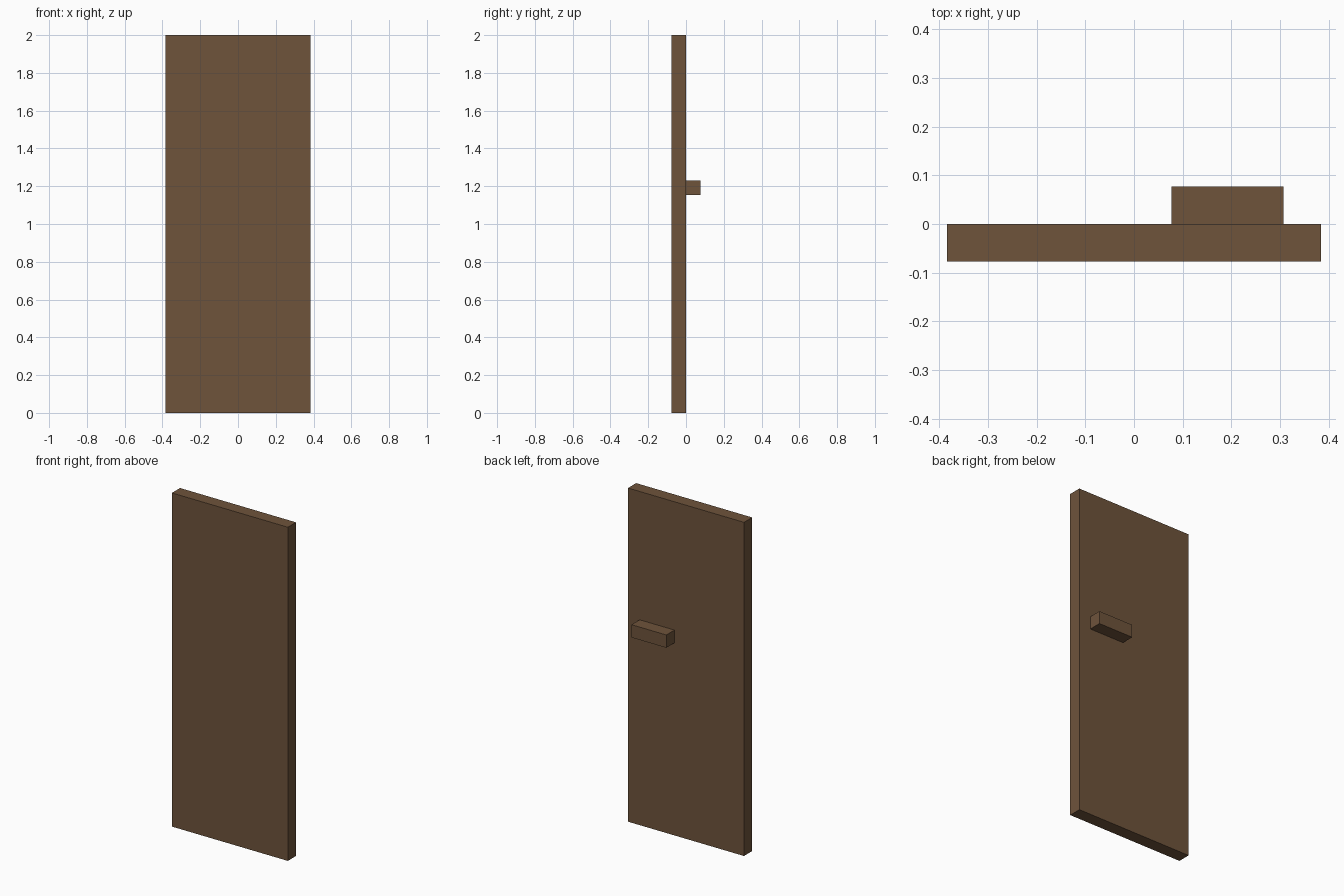
import bpy

if "Cube" in bpy.data.objects:
    bpy.data.objects.remove(bpy.data.objects["Cube"])

U = 1 / 13  # the model sits on a regular grid of this size

wood = bpy.data.materials.new("brown_wood")
wood.diffuse_color = (0.156, 0.087, 0.044, 1)
wood.use_nodes = True
wood.node_tree.nodes["Principled BSDF"].inputs["Base Color"].default_value = wood.diffuse_color


def box(name, lo, hi):
    """Axis-aligned box between two corners given in grid units."""
    bpy.ops.mesh.primitive_cube_add(size=1)
    ob = bpy.context.object
    ob.name = name
    for v in ob.data.vertices:
        v.co = [(a + b) / 2 * U + c * (b - a) * U for a, b, c in zip(lo, hi, v.co)]
    ob.data.materials.append(wood)
    return ob


# Flat door panel
box("door_panel", (-5, -1, 0), (5, 0, 26))
# Bar handle on the back face
box("door_handle", (1, 0, 15), (4, 1, 16))
